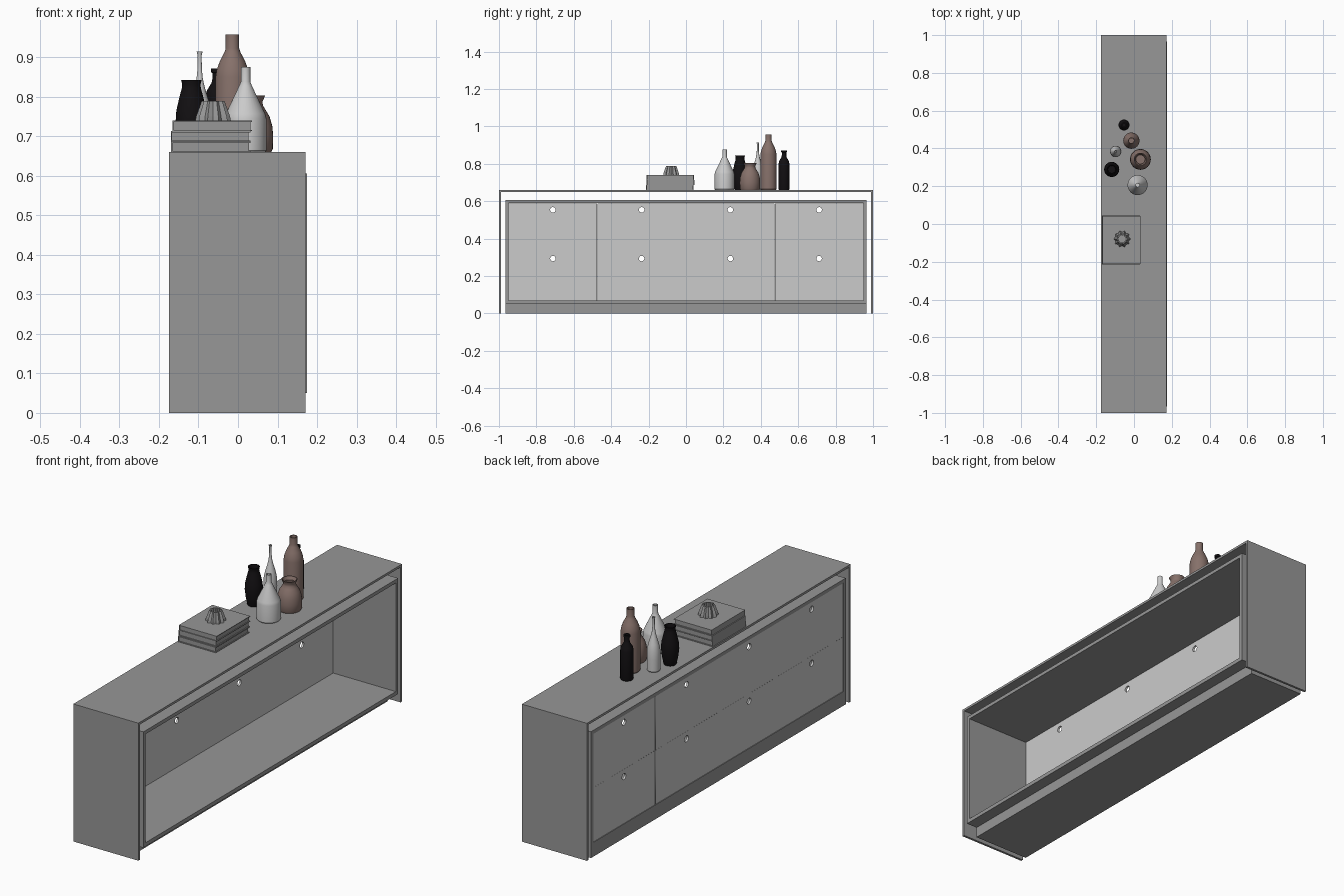
import bpy, bmesh, math
from mathutils import Matrix

if "Cube" in bpy.data.objects:
    bpy.data.objects.remove(bpy.data.objects["Cube"])


def material(name, c):
    m = bpy.data.materials.new(name)
    m.diffuse_color = (*c, 1)
    m.use_nodes = True
    m.node_tree.nodes["Principled BSDF"].inputs["Base Color"].default_value = m.diffuse_color
    return m


BLACK = material("black_glaze", (0.006, 0.005, 0.006))
BROWN = material("brown_clay", (0.24, 0.165, 0.145))
WHITE = material("white_glaze", (0.85, 0.85, 0.84))
DARK = material("dark_grey", (0.31, 0.31, 0.31))
LIGHT = material("drawer_grey", (0.64, 0.64, 0.64))


def finish(name, bm, mat=DARK, loc=(0, 0, 0), smooth=False):
    bmesh.ops.recalc_face_normals(bm, faces=bm.faces)
    me = bpy.data.meshes.new(name)
    bm.to_mesh(me)
    bm.free()
    me.materials.append(mat)
    ob = bpy.data.objects.new(name, me)
    ob.location = loc
    bpy.context.collection.objects.link(ob)
    if smooth:
        bpy.ops.object.select_all(action='DESELECT')
        ob.select_set(True)
        bpy.context.view_layer.objects.active = ob
        bpy.ops.object.shade_smooth_by_angle(angle=math.radians(35))
    return ob


def box(name, x0, x1, y0, y1, z0, z1):
    bm = bmesh.new()
    bmesh.ops.create_cube(bm, size=1, matrix=Matrix.Diagonal((x1 - x0, y1 - y0, z1 - z0, 1)))
    return finish(name, bm, loc=((x0 + x1) / 2, (y0 + y1) / 2, (z0 + z1) / 2))


def revolve(name, x, y, mat, profile, base=0.66, n=32, flute=0.0):
    """Turn (radius, height) points around z; flute pushes alternate columns inward."""
    bm = bmesh.new()
    rings = []
    for r, z in profile:
        ring = []
        for i in range(n):
            k = r * (1 - flute * (i % 2))
            a = 2 * math.pi * i / n
            ring.append(bm.verts.new((k * math.cos(a), k * math.sin(a), z - base)))
        rings.append(ring)
    for a, b in zip(rings, rings[1:]):
        for i in range(n):
            j = (i + 1) % n
            bm.faces.new((a[i], a[j], b[j], b[i]))
    bm.faces.new(rings[0])
    bm.faces.new(rings[-1])
    return finish(name, bm, mat, (x, y, base), smooth=not flute)


# Outer shell: top slab and two end slabs as one inverted U profile
T = 0.011
bm = bmesh.new()
outline = [(-1, 0), (-1, .66), (1, .66), (1, 0), (1 - T, 0), (1 - T, .66 - T), (-1 + T, .66 - T), (-1 + T, 0)]
face = bm.faces.new([bm.verts.new((-0.174, y, z)) for y, z in outline])
new = bmesh.ops.extrude_face_region(bm, geom=[face])["geom"]
bmesh.ops.translate(bm, vec=(0.345, 0, 0), verts=[v for v in new if isinstance(v, bmesh.types.BMVert)])
finish("outer_shell", bm)

# Inner carcass, open on the +x side, on a plinth set back at +x
X0, X1, W, F = -0.172, 0.174, 0.966, 0.017
ZB, ZT = 0.068, 0.589
box("carcass_bottom", X0, X1, -W, W, 0.05, ZB)
box("carcass_top", X0, X1, -W, W, ZT, 0.606)
box("carcass_side_right", X0, X1, W - F, W, ZB, ZT)
box("carcass_side_left", X0, X1, -W, -W + F, ZB, ZT)
box("plinth", X0, 0.118, -W, W, 0, 0.05)

# Drawer fronts with round finger holes
PW, PH = 2 * (W - F) / 4, (ZT - ZB) / 2
cu = bpy.data.curves.new("drawer_front", 'CURVE')
cu.dimensions, cu.fill_mode, cu.extrude = '2D', 'BOTH', 0.005
hw, hh = PW / 2 - 0.0002, PH / 2 - 0.0002
rect = [(-hw, -hh), (hw, -hh), (hw, hh), (-hw, hh)]
hole = [(0.0145 * math.cos(math.tau * i / 24), 0.095 + 0.0145 * math.sin(math.tau * i / 24)) for i in range(24)]
for pts in (rect, hole):
    s = cu.splines.new('POLY')
    s.points.add(len(pts) - 1)
    for p, (u, v) in zip(s.points, pts):
        p.co = (u, v, 0, 1)
    s.use_cyclic_u = True
tmp = bpy.data.objects.new("drawer_front", cu)
bpy.context.collection.objects.link(tmp)
bpy.context.view_layer.update()
panel = bpy.data.meshes.new_from_object(tmp.evaluated_get(bpy.context.evaluated_depsgraph_get()))
bpy.data.objects.remove(tmp)
panel.materials.clear()
panel.materials.append(LIGHT)
for c in range(4):
    for r in range(2):
        ob = bpy.data.objects.new(f"drawer_front_{c}_{r}", panel)
        ob.location = (-0.164, (c - 1.5) * PW, ZB + (r + 0.5) * PH)
        ob.rotation_euler = (math.pi / 2, 0, math.pi / 2)
        bpy.context.collection.objects.link(ob)

# Stack of three books: two covers, a spine and a page block each
for i, (dx, dy) in enumerate([(-0.002, -0.003), (-0.003, 0.001), (0.001, -0.001)]):
    x0, x1, y0, y1 = -0.167 + dx, 0.034 + dx, -0.211 + dy, 0.044 + dy
    z0 = 0.66 + i * 0.0267
    z1 = z0 + 0.0262
    box(f"book_{i}_cover_low", x0, x1, y0, y1, z0, z0 + 0.003)
    box(f"book_{i}_cover_top", x0, x1, y0, y1, z1 - 0.003, z1)
    box(f"book_{i}_spine", x0, x0 + 0.003, y0, y1, z0 + 0.003, z1 - 0.003)
    box(f"book_{i}_pages", x0 + 0.003, x1 - 0.004, y0 + 0.004, y1 - 0.004, z0 + 0.003, z1 - 0.003)

# Fluted candle holder on the books
revolve("fluted_holder", -0.063, -0.079, DARK,
        [(0.045, .74), (0.043, .75), (0.029, .789), (0.022, .789), (0.022, .765)], base=0.74, n=20, flute=0.2)

# Vases
revolve("slim_black_bottle", -0.053, 0.524, BLACK,
        [(.027, .66), (.029, .665), (.029, .80), (.026, .815), (.014, .835), (.012, .845), (.012, .86),
         (.015, .862), (.015, .872), (.009, .872), (.009, .84)])
revolve("tall_brown_bottle", -0.014, 0.441, BROWN,
        [(.040, .66), (.043, .664), (.043, .85), (.040, .868), (.032, .89), (.020, .913), (.017, .923),
         (.017, .957), (.013, .957), (.013, .91)])
revolve("thin_neck_white_vase", -0.097, 0.384, WHITE,
        [(.026, .66), (.029, .664), (.030, .72), (.029, .76), (.023, .79), (.014, .82), (.008, .845),
         (.0055, .87), (.005, .905), (.008, .915), (.005, .915), (.003, .88)])
revolve("low_brown_jar", 0.034, 0.342, BROWN,
        [(.050, .66), (.054, .668), (.055, .70), (.053, .725), (.046, .75), (.035, .768), (.029, .778),
         (.028, .788), (.035, .803), (.031, .803), (.024, .788), (.028, .77)])
revolve("black_vase", -0.118, 0.289, BLACK,
        [(.027, .66), (.029, .664), (.036, .70), (.040, .735), (.038, .765), (.030, .80), (.024, .822),
         (.023, .83), (.026, .843), (.022, .843), (.019, .828), (.024, .80)])
revolve("white_bottle", 0.019, 0.206, WHITE,
        [(.050, .66), (.053, .664), (.053, .745), (.050, .757), (.016, .828), (.012, .838), (.012, .875),
         (.009, .875), (.009, .83)])
